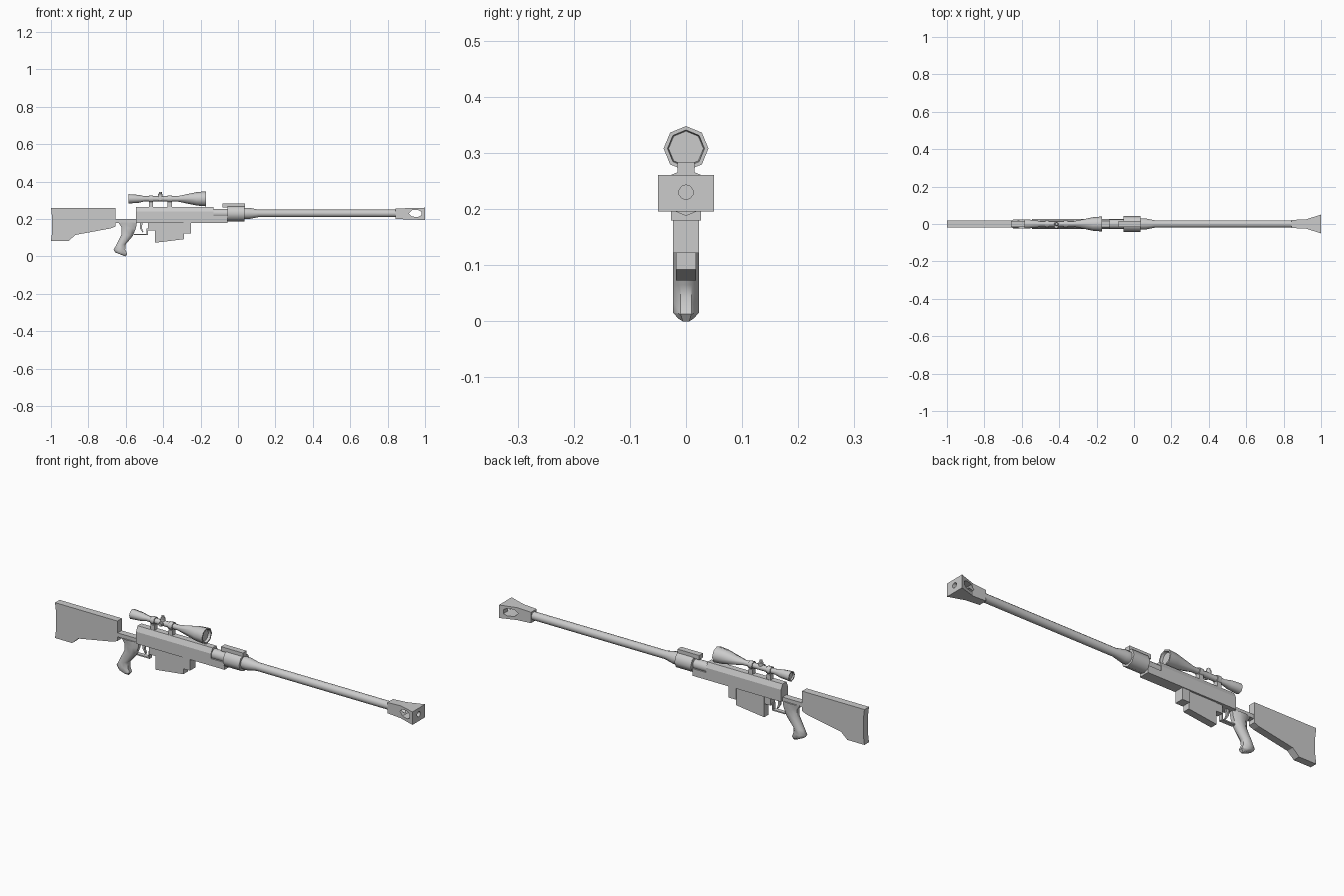
import bpy, bmesh, math

if "Cube" in bpy.data.objects:
    bpy.data.objects.remove(bpy.data.objects["Cube"])

BORE_Z, SCOPE_Z = 0.23, 0.308


def finish(name, bm, smooth=None):
    bmesh.ops.recalc_face_normals(bm, faces=bm.faces)
    me = bpy.data.meshes.new(name)
    bm.to_mesh(me)
    bm.free()
    ob = bpy.data.objects.new(name, me)
    bpy.context.collection.objects.link(ob)
    bpy.ops.object.select_all(action='DESELECT')
    ob.select_set(True)
    bpy.context.view_layer.objects.active = ob
    if smooth:
        bpy.ops.object.shade_smooth_by_angle(angle=math.radians(smooth))
    return ob


def loft(name, rings, smooth=None):
    """Skin a list of equal-length point rings and cap both ends."""
    bm = bmesh.new()
    loops = [[bm.verts.new(p) for p in ring] for ring in rings]
    n = len(loops[0])
    for a, b in zip(loops, loops[1:]):
        for i in range(n):
            j = (i + 1) % n
            bm.faces.new((a[i], a[j], b[j], b[i]))
    bm.faces.new(loops[0])
    bm.faces.new(loops[-1])
    return finish(name, bm, smooth)


def side_plate(name, profile, half):
    """Extrude an x/z outline across y."""
    return loft(name, [[(x, y, z) for x, z in profile] for y in (-half, half)])


def box(name, x0, x1, z0, z1, half):
    return side_plate(name, [(x0, z0), (x1, z0), (x1, z1), (x0, z1)], half)


def lathe(name, profile, z, sides, smooth=50):
    """Revolve (x, radius) points around a lengthwise axis at height z."""
    turn = [2 * math.pi * i / sides for i in range(sides)]
    return loft(name, [[(x, r * math.sin(t), z + r * math.cos(t)) for t in turn]
                       for x, r in profile], smooth)


def cut(target, cutter):
    mod = target.modifiers.new("cut", 'BOOLEAN')
    mod.operation, mod.solver, mod.object = 'DIFFERENCE', 'EXACT', cutter
    bpy.context.view_layer.objects.active = target
    bpy.ops.object.modifier_apply(modifier=mod.name)
    bpy.data.objects.remove(cutter)


# Shoulder stock and the bar joining it to the receiver
side_plate("stock", [(-1, 0.26), (-0.655, 0.26), (-0.655, 0.16), (-0.68, 0.15), (-0.87, 0.115),
                     (-0.905, 0.083), (-1, 0.083), (-0.994, 0.13), (-0.994, 0.21)], 0.018)
box("stock_bar", -0.67, -0.53, 0.18, 0.2, 0.016)

# Pistol grip: rings between matching back and front points
pairs = [((-0.64, 0.182), (-0.54, 0.182)), ((-0.622, 0.155), (-0.546, 0.15)),
         ((-0.622, 0.12), (-0.562, 0.11)), ((-0.652, 0.06), (-0.6, 0.065)),
         ((-0.665, 0.035), (-0.603, 0.038)), ((-0.657, 0.022), (-0.592, 0.013)),
         ((-0.645, 0.017), (-0.602, 0.0))]
rings = []
for k, (b, f) in enumerate(pairs):
    w = 0.014 if k == len(pairs) - 1 else 0.023
    ring = []
    for i in range(8):
        c, s = (math.cos(math.pi * (i + 0.5) / 4) * 1.082,
                math.sin(math.pi * (i + 0.5) / 4) * 1.082)
        ring.append(((b[0] + f[0]) / 2 + c * (f[0] - b[0]) / 2, s * w,
                     (b[1] + f[1]) / 2 + c * (f[1] - b[1]) / 2))
    rings.append(ring)
loft("pistol_grip", rings, 50)

# Receiver: chamfered upper and a long lower
section = [(-0.027, 0.2), (-0.027, 0.24), (-0.015, 0.265), (0.015, 0.265), (0.027, 0.24), (0.027, 0.2)]
loft("receiver_upper", [[(x, y, z) for y, z in section] for x in (-0.545, -0.13)])
box("receiver_lower", -0.545, -0.055, 0.18, 0.202, 0.027)
box("fore_end", -0.14, -0.055, 0.18, 0.216, 0.027)

# Magazine and its surrounding blocks
side_plate("magazine", [(-0.445, 0.19), (-0.445, 0.073), (-0.29, 0.092), (-0.29, 0.19)], 0.018)
box("magazine_front_block", -0.292, -0.25, 0.122, 0.185, 0.023)
box("magazine_catch", -0.48, -0.44, 0.14, 0.185, 0.016)

# Trigger and guard
side_plate("trigger_guard", [(-0.555, 0.12), (-0.555, 0.114), (-0.482, 0.114), (-0.482, 0.15),
                             (-0.488, 0.15), (-0.488, 0.12)], 0.01)
side_plate("trigger", [(-0.525, 0.185), (-0.524, 0.15), (-0.51, 0.128), (-0.506, 0.131),
                       (-0.514, 0.152), (-0.51, 0.185)], 0.005)

# Barrel, collar and top block
lathe("barrel", [(-0.14, 0.025), (-0.05, 0.025), (0.03, 0.03), (0.06, 0.03), (0.11, 0.02),
                 (0.86, 0.02)], BORE_Z, 12)
lathe("barrel_collar", [(-0.055, 0.042), (0.035, 0.042)], BORE_Z, 8)
box("top_block", -0.083, 0.037, 0.262, 0.284, 0.015)

# Flared muzzle brake with a side port and a bore
brake = loft("muzzle_brake", [[(x, sy * w, 0.228 + sz * h)
                               for sy, sz in ((-1, -1), (1, -1), (1, 1), (-1, 1))]
                              for x, w, h in ((0.842, 0.022, 0.027), (0.917, 0.024, 0.031),
                                              (1.0, 0.05, 0.0325))])
cut(brake, side_plate("port_cutter", [(0.912, 0.23), (0.93, 0.213), (0.962, 0.211), (0.98, 0.22),
                                      (0.98, 0.24), (0.962, 0.249), (0.93, 0.247)], 0.1))
cut(brake, lathe("bore_cutter", [(0.9, 0.013), (1.05, 0.013)], BORE_Z, 10))

# Scope: tube with recessed lenses at both ends
lathe("scope", [(-0.577, 0.019), (-0.585, 0.02), (-0.585, 0.025), (-0.53, 0.021), (-0.5, 0.014),
                (-0.325, 0.014), (-0.22, 0.036), (-0.172, 0.04), (-0.172, 0.033),
                (-0.185, 0.031)], SCOPE_Z, 8)

# Scope mounts and adjustment knobs
for name, x in (("rear", -0.465), ("front", -0.365)):
    box("scope_mount_" + name, x - 0.011, x + 0.011, 0.26, 0.29, 0.013)
    lathe("scope_ring_" + name, [(x - 0.011, 0.019), (x + 0.011, 0.019)], SCOPE_Z, 8)


def knob(name, direction):
    steps = ((0.0, 0.012), (0.025, 0.012), (0.028, 0.008), (0.036, 0.008))
    rings = []
    for d, r in steps:
        ring = []
        for i in range(8):
            a = math.pi * i / 4
            u, v = r * math.cos(a), r * math.sin(a)
            ring.append((-0.415 + u, v, SCOPE_Z + d) if direction == 'UP'
                        else (-0.415 + u, -d * 0.7, SCOPE_Z + v))
        rings.append(ring)
    loft(name, rings, 50)


knob("elevation_knob", 'UP')
knob("windage_knob", 'SIDE')
